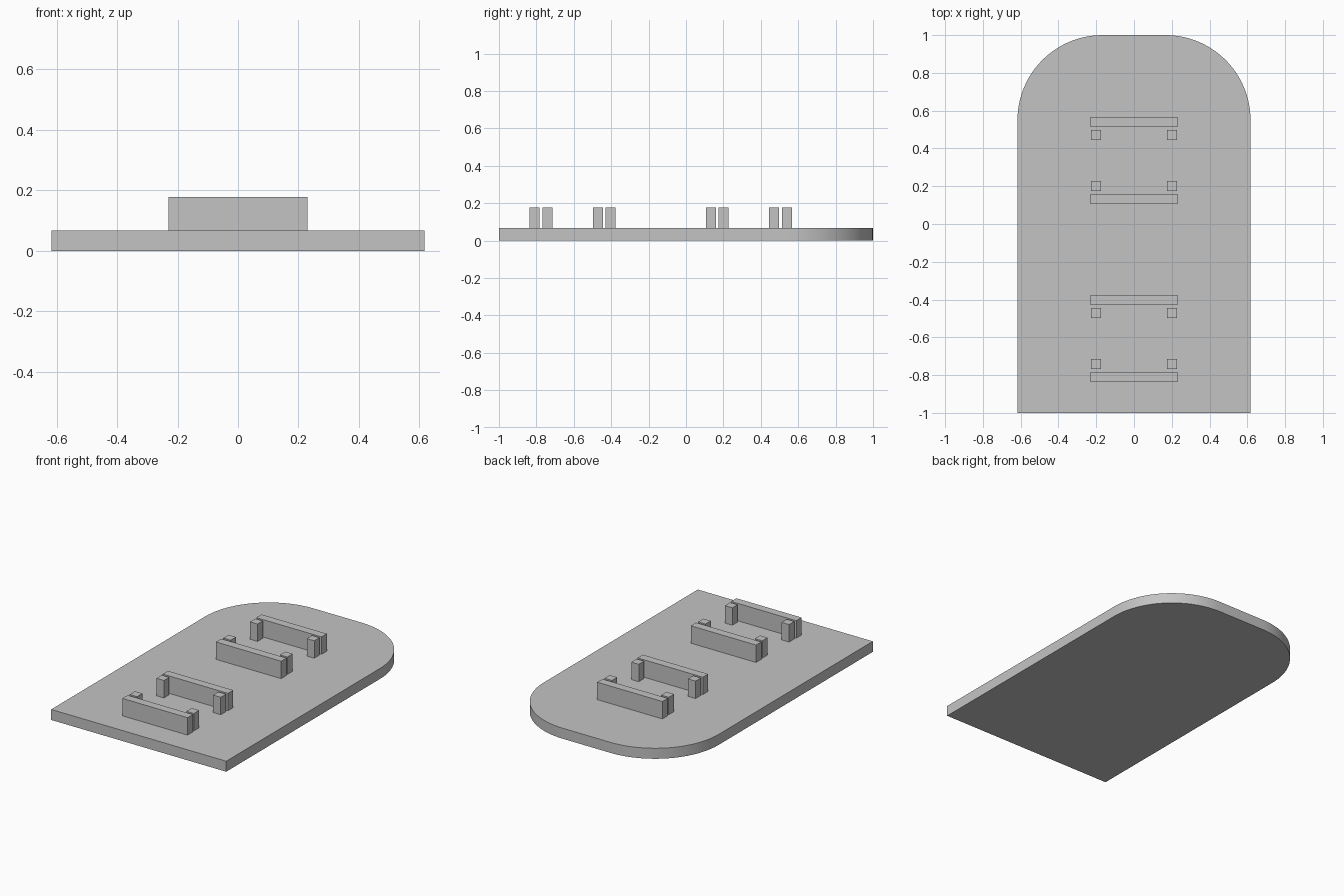
import bpy, bmesh
from math import sin, cos, pi, radians
from mathutils import Matrix

cube = bpy.data.objects.get("Cube")
if cube:
    bpy.data.objects.remove(cube, do_unlink=True)

grey = bpy.data.materials.new("light_grey")
grey.use_nodes = True
colour = (0.55, 0.55, 0.55, 1)
grey.diffuse_color = colour
grey.node_tree.nodes["Principled BSDF"].inputs["Base Color"].default_value = colour

HALF_W, THICK, RADIUS = 0.617, 0.067, 0.45
TOP = 0.178
BAR = 0.053


def finish(name, bm):
    bmesh.ops.recalc_face_normals(bm, faces=bm.faces)
    mesh = bpy.data.meshes.new(name)
    bm.to_mesh(mesh)
    bm.free()
    mesh.materials.append(grey)
    ob = bpy.data.objects.new(name, mesh)
    bpy.context.collection.objects.link(ob)
    return ob


def block(name, x, y, width):
    """Upright block standing on the board."""
    bm = bmesh.new()
    bmesh.ops.create_cube(bm, size=1, matrix=Matrix.Translation((x, y, (THICK + TOP) / 2))
                          @ Matrix.Diagonal((width, BAR, TOP - THICK, 1)))
    return finish(name, bm)


# Board: square front corners, rounded back corners
steps = 24
arc = [(HALF_W - RADIUS + RADIUS * cos(a), 1 - RADIUS + RADIUS * sin(a))
       for a in (pi / 2 * i / steps for i in range(steps + 1))]
outline = [(HALF_W, -1)] + arc + [(-x, y) for x, y in reversed(arc)] + [(-HALF_W, -1)]
bm = bmesh.new()
base = bm.faces.new([bm.verts.new((x, y, 0)) for x, y in outline])
top = bmesh.ops.extrude_face_region(bm, geom=[base], use_keep_orig=True)
bmesh.ops.translate(bm, vec=(0, 0, THICK),
                    verts=[v for v in top["geom"] if isinstance(v, bmesh.types.BMVert)])
board = finish("board", bm)
bpy.ops.object.select_all(action="DESELECT")
board.select_set(True)
bpy.context.view_layer.objects.active = board
bpy.ops.object.shade_smooth_by_angle(angle=radians(30))

# Two holders, each with a facing pair of bars and their inner posts
for place, centre in (("back", 0.336), ("front", -0.606)):
    for end, side in (("rear", 1), ("fore", -1)):
        label = f"{place}_{end}"
        block(f"{label}_bar", 0, centre + side * 0.203, 0.46)
        for hand, x in (("left", 0.2), ("right", -0.2)):
            block(f"{label}_{hand}_post", x, centre + side * 0.135, BAR)
